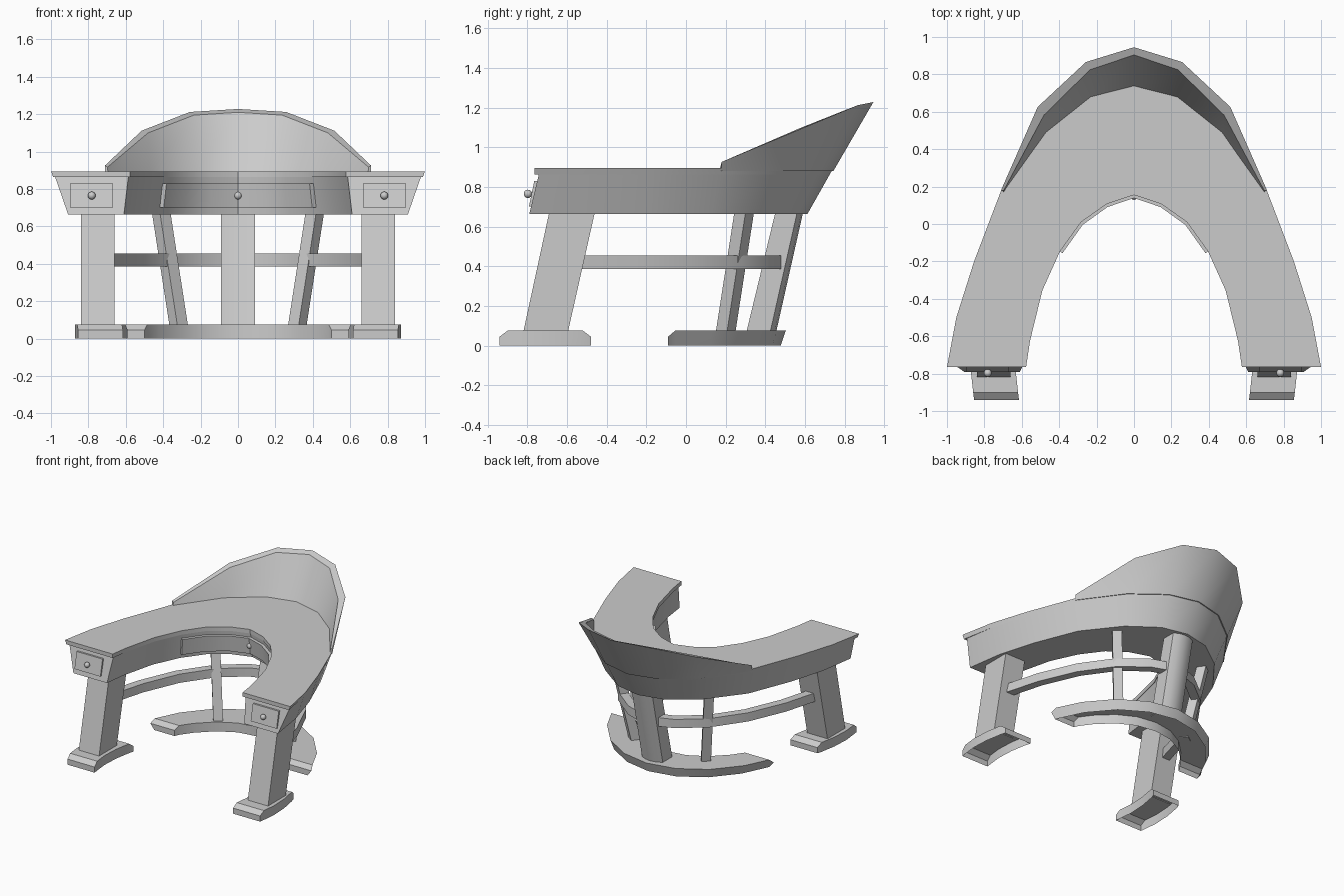
import bpy, bmesh, math
from mathutils import Vector

if "Cube" in bpy.data.objects:
    bpy.data.objects.remove(bpy.data.objects["Cube"])


def loft(name, rings, open_start=False, smooth=True):
    """Skin a list of closed rings, cap both ends."""
    bm = bmesh.new()
    vs = [[bm.verts.new(p) for p in r] for r in rings]
    n = len(rings[0])
    for a, b in zip(vs, vs[1:]):
        for i in range(n):
            j = (i + 1) % n
            bm.faces.new((a[i], a[j], b[j], b[i]))
    if not open_start:
        bm.faces.new(vs[0])
    bm.faces.new(vs[-1])
    bmesh.ops.recalc_face_normals(bm, faces=bm.faces)
    return finish(name, bm, smooth)


def finish(name, bm, smooth=True):
    me = bpy.data.meshes.new(name)
    bm.to_mesh(me)
    bm.free()
    ob = bpy.data.objects.new(name, me)
    bpy.context.collection.objects.link(ob)
    if smooth:
        bpy.ops.object.select_all(action='DESELECT')
        bpy.context.view_layer.objects.active = ob
        ob.select_set(True)
        bpy.ops.object.shade_smooth_by_angle(angle=math.radians(30))
    return ob


def mirrored(half):
    """Half rings run from +x end to the centre; add the -x half."""
    return half + [[(-x, y, z) for x, y, z in r] for r in reversed(half[:-1])]


def drop_bottom(ob):
    bm = bmesh.new()
    bm.from_mesh(ob.data)
    flat = [f for f in bm.faces if all(v.co.z < 0.001 for v in f.verts)]
    bmesh.ops.delete(bm, geom=flat, context='FACES')
    bm.to_mesh(ob.data)
    bm.free()


# Plan outlines (half), outer/inner at the worktop and at the underside
ZT, ZB = 0.895, 0.663
OT = [(1, -.765), (.95, -.5), (.855, -.2), (.71, .18), (.48, .495), (.237, .684), (0, .743)]
OB = [(.908, -.79), (.865, -.5), (.78, -.21), (.645, .13), (.43, .405), (.21, .565), (0, .612)]
IT = [(.577, -.765), (.556, -.625), (.49, -.355), (.396, -.147), (.283, .01), (.146, .107), (0, .155)]
IB = [(.61, -.79), (.588, -.62), (.52, -.34), (.422, -.13), (.302, .032), (.155, .135), (0, .185)]


def at(top, bot, i, z):
    t = (z - ZB) / (ZT - ZB)
    p = Vector(bot[i]).lerp(Vector(top[i]), t)
    return (p.x, p.y, z)


# Worktop slab
ZS = 0.863
slab = []
for i in range(7):
    o, n = at(OT, OB, i, ZS), IT[i]
    yo = -.765 if i == 0 else o[1]
    slab.append([(o[0], yo, ZS), (*OT[i], ZT), (*n, ZT), (*n, ZS)])
loft("worktop", mirrored(slab))

# Apron body under the worktop, ends leaning outwards at the bottom
body = []
for i in range(7):
    o, n = at(OT, OB, i, ZS), at(IT, IB, i, ZS)
    if i == 0:
        o, n = (o[0] - .01, -.742, ZS), (n[0] + .005, -.742, ZS)
    body.append([(*OB[i], ZB), o, n, (*IB[i], ZB)])
loft("apron", mirrored(body))

# Raised leaning screen round the back
S_out = [(.712, .178, .925), (.515, .626, 1.112), (.257, .866, 1.212), (0, .945, 1.228)]
S_in = [(.697, .178, .918), (.481, .583, 1.1), (.236, .824, 1.195), (0, .904, 1.21)]
screen = []
for k in range(4):
    x, y = OT[k + 3]
    screen.append([(x, y, .88), S_out[k], S_in[k], (x * .98, y - .012, .88)])
loft("back_screen", mirrored(screen))

# Curved centre drawer front on the inner wall
panel = []
for i in range(3, 7):
    ring = []
    for z, push in ((.70, -.01), (.70, .025), (.83, .025), (.83, -.01)):
        p = Vector(at(IT, IB, i, z))
        d = Vector((-p.x, -.4 - p.y, 0)).normalized()
        ring.append(tuple(p + d * push))
    panel.append(ring)
loft("centre_drawer", mirrored(panel))


def knob(name, x, y, z):
    bm = bmesh.new()
    bmesh.ops.create_uvsphere(bm, u_segments=12, v_segments=8, radius=.021)
    bmesh.ops.translate(bm, verts=bm.verts, vec=(x, y, z))
    finish(name, bm)


knob("centre_knob", 0, .15, .765)

# Parts repeated left and right
for s, side in ((1, "right"), (-1, "left")):
    def flip(pts):
        return [(s * x, y, z) for x, y, z in pts]

    # End drawer front, tilted with the end face
    loft("end_drawer_" + side, [
        flip([(x, -.792, .70), (x, -.765, .83), (x, -.73, .83), (x, -.74, .70)])
        for x in (.667, .897)], smooth=False)
    knob("end_knob_" + side, s * .782, -.797, .765)

    # Slanted front leg
    loft("front_leg_" + side, [
        flip([(.66, y0, z), (.84, y0, z), (.84, y1, z), (.66, y1, z)])
        for y0, y1, z in ((-.82, -.595, .07), (-.69, -.46, .67))], smooth=False)

    # Curved foot with chamfered ends, open underneath
    foot = []
    for x, y, h in ((.735, -.94, .045), (.74, -.90, .075), (.752, -.79, .075),
                    (.745, -.65, .075), (.722, -.52, .075), (.71, -.48, .045)):
        foot.append(flip([(x - .12, y, 0), (x + .12, y, 0), (x + .12, y, h), (x - .12, y, h)]))
    drop_bottom(loft("front_foot_" + side, foot))

    # Thin rear post, square and turned to follow the curve
    loft("rear_post_" + side, [
        flip([(cx + .05 * math.cos(a), cy + .05 * math.sin(a), z)
              for a in [math.radians(8 + 90 * k) for k in range(4)]])
        for cx, cy, z in ((.317, .2, .07), (.41, .293, .67))], smooth=False)

    # Curved stretcher between the front leg and the centre column
    path = [(.75, -.54), (.675, -.27), (.55, .02), (.38, .26), (.19, .41), (.05, .46)]
    bar = []
    for i, p in enumerate(path):
        a, b = Vector(path[max(i - 1, 0)]), Vector(path[min(i + 1, 5)])
        t = (b - a).normalized()
        n = Vector((t.y, -t.x)) * .033
        q0, q1 = Vector(p) + n, Vector(p) - n
        bar.append(flip([(*q0, .385), (*q1, .385), (*q1, .455), (*q0, .455)]))
    loft("stretcher_" + side, bar)

# Rear centre column with gently curved front and back
loft("rear_column", [
    [(-.092, y0, z), (0, y0 + .012, z), (.092, y0, z),
     (.092, y1 - .03, z), (.05, y1 - .008, z), (0, y1, z), (-.05, y1 - .008, z), (-.092, y1 - .03, z)]
    for y0, y1, z in ((.305, .455, .07), (.45, .59, .67))])

# Crescent rear base, chamfered ends, open underneath
outer = [(.715, -.09), (.70, -.055), (.61, .13), (.44, .33), (.23, .458), (0, .503)]
inner = [(.50, -.09), (.485, -.055), (.42, .035), (.30, .15), (.16, .225), (0, .25)]
base = []
for i, (o, n) in enumerate(zip(outer, inner)):
    h = .045 if i == 0 else .075
    k = .95
    ob_ = (o[0] * k, o[1] * k if i > 1 else o[1])
    base.append([(*ob_, 0), (*o, h), (*n, h), (*n, 0)])
drop_bottom(loft("rear_base", mirrored(base)))
